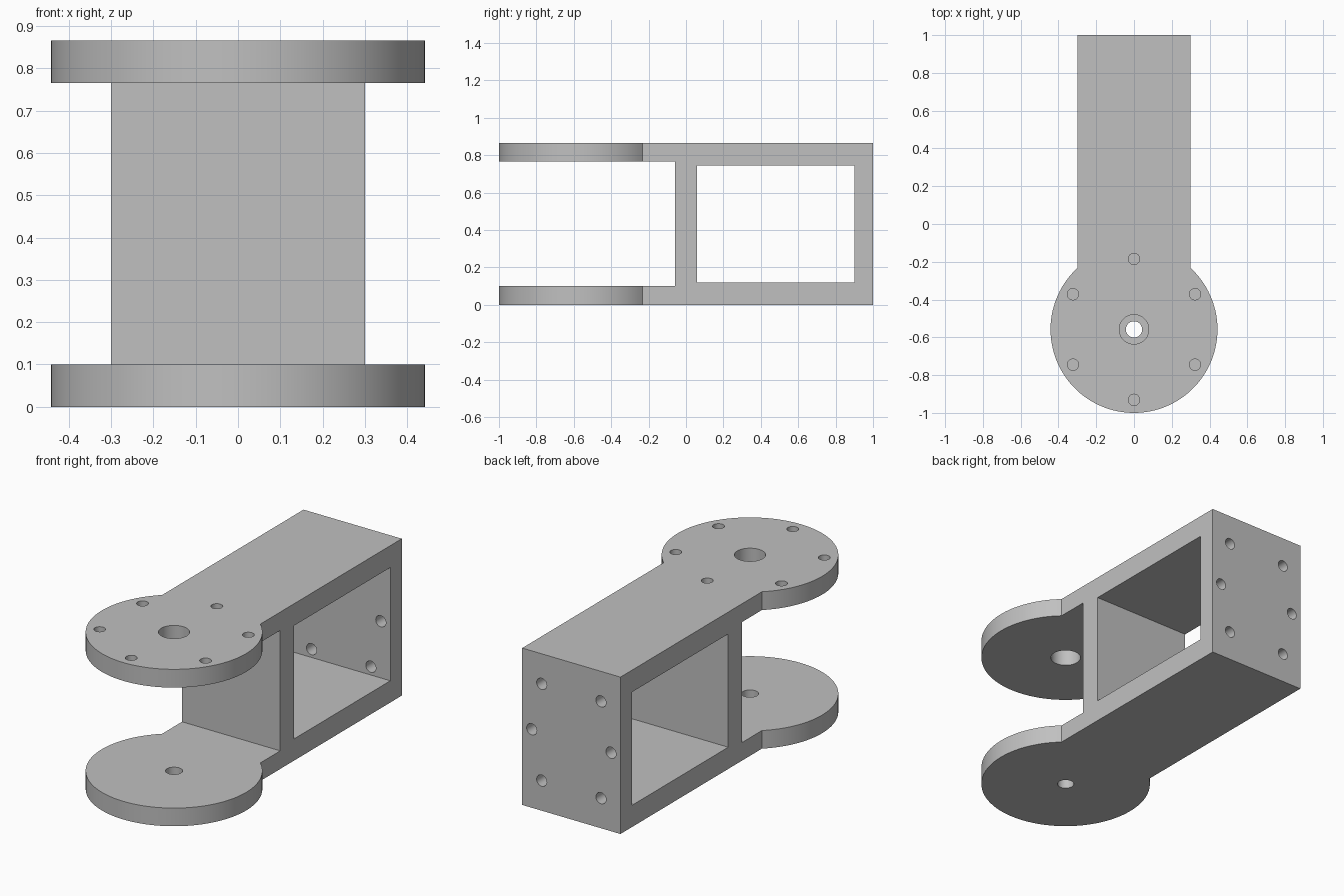
import bpy, bmesh, math

if "Cube" in bpy.data.objects:
    bpy.data.objects.remove(bpy.data.objects["Cube"])

H = 0.866            # overall height
HALF_W = 0.30        # half width of the arm
R, CY = 0.442, -0.558  # round end: radius and centre y

grey = bpy.data.materials.new("light_grey")
grey.diffuse_color = (0.527, 0.527, 0.527, 1)
grey.use_nodes = True
grey.node_tree.nodes["Principled BSDF"].inputs["Base Color"].default_value = grey.diffuse_color


def extrude_outline(name, pts, z0, z1):
    """Closed prism from an xy outline."""
    bm = bmesh.new()
    face = bm.faces.new([bm.verts.new((x, y, z0)) for x, y in pts])
    ext = bmesh.ops.extrude_face_region(bm, geom=[face])
    top = [v for v in ext["geom"] if isinstance(v, bmesh.types.BMVert)]
    bmesh.ops.translate(bm, verts=top, vec=(0, 0, z1 - z0))
    bmesh.ops.recalc_face_normals(bm, faces=bm.faces)
    mesh = bpy.data.meshes.new(name)
    bm.to_mesh(mesh)
    bm.free()
    mesh.materials.append(grey)
    obj = bpy.data.objects.new(name, mesh)
    bpy.context.collection.objects.link(obj)
    return obj


def box(name, x, y0, y1, z0, z1):
    return extrude_outline(name, [(-x, y0), (x, y0), (x, y1), (-x, y1)], z0, z1)


def rod(name, r, x, y, z0, z1, n=32):
    ring = [(x + r * math.cos(2 * math.pi * i / n),
             y + r * math.sin(2 * math.pi * i / n)) for i in range(n)]
    return extrude_outline(name, ring, z0, z1)


# Arm body: straight back part flowing into a round front end
a = math.acos(HALF_W / R)
steps = 96
arc = [a - (math.pi + 2 * a) * i / steps for i in range(steps + 1)]
outline = [(-HALF_W, 1.0), (HALF_W, 1.0)]
outline += [(R * math.cos(t), CY + R * math.sin(t)) for t in arc]
bracket = extrude_outline("bracket", outline, 0, H)

# Front fork gap and rear window through the sides
cutters = [box("fork_gap", 1, -1.2, -0.06, 0.10, 0.765),
           box("side_window", 1, 0.06, 0.90, 0.12, 0.745)]

# Pivot holes: wide in the upper disc, narrow in the lower disc
cutters.append(rod("upper_pivot_hole", 0.078, 0, CY, 0.70, 1.0, 48))
cutters.append(rod("lower_pivot_hole", 0.043, 0, CY, -0.1, 0.2, 48))

# Ring of six blind bolt holes in the upper disc
for i in range(6):
    t = math.radians(90 + 60 * i)
    cutters.append(rod("bolt_hole", 0.03, 0.373 * math.cos(t),
                       CY + 0.373 * math.sin(t), H - 0.08, 1.0))

# Six mounting holes through the back wall
for side in (-1, 1):
    for x, dz in ((0.181, 0.267), (0.242, 0), (0.181, -0.267)):
        hole = rod("back_hole", 0.031, 0, 0, -0.1, 0.1)
        hole.rotation_euler.x = math.pi / 2
        hole.location = (side * x, 0.95, H / 2 + dz)
        cutters.append(hole)

# Cut everything out of the body
bpy.context.view_layer.objects.active = bracket
bracket.select_set(True)
for c in cutters:
    c.hide_render = True
    mod = bracket.modifiers.new("cut", 'BOOLEAN')
    mod.operation = 'DIFFERENCE'
    mod.solver = 'EXACT'
    mod.object = c
    bpy.ops.object.modifier_apply(modifier=mod.name)
for c in cutters:
    bpy.data.objects.remove(c)

# Smooth the round walls, keep edges sharp
bpy.ops.object.shade_smooth_by_angle(angle=math.radians(30))
